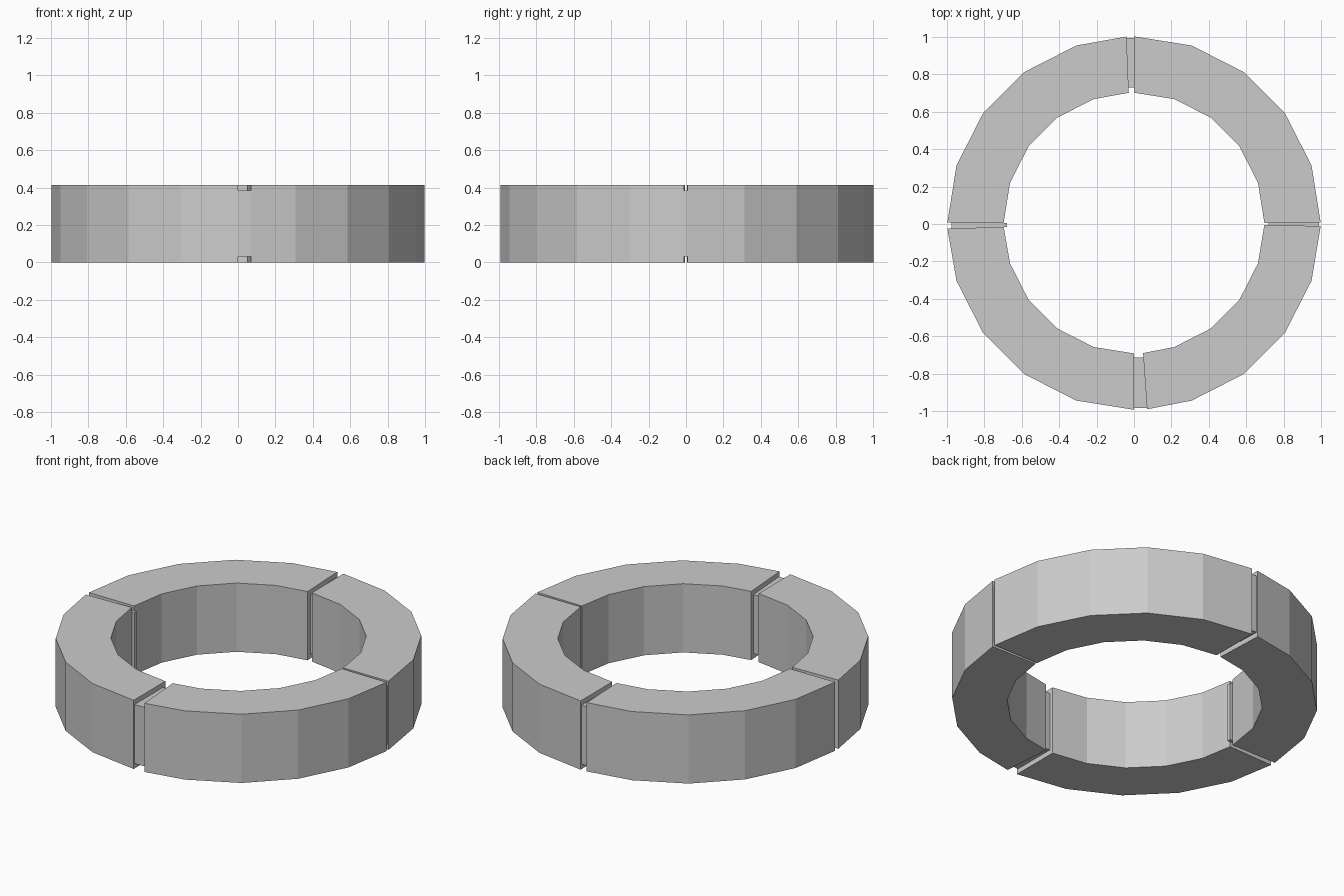
import bpy, bmesh
from math import radians, cos, sin

if "Cube" in bpy.data.objects:
    bpy.data.objects.remove(bpy.data.objects["Cube"])

CY = 0.005   # ring centre in y
STEP = 18    # 20-sided ring

def arc_block(name, a0, a1, r_in, r_out, z0, z1):
    """Flat-faced ring segment between two angles in degrees."""
    angles = [a0] + [a for a in range(0, 361, STEP) if a0 + 0.1 < a < a1 - 0.1] + [a1]
    bm = bmesh.new()
    rings = []
    for a in angles:
        c, s = cos(radians(a)), sin(radians(a))
        rings.append([bm.verts.new((r * c, CY + r * s, z)) for r, z in
                      ((r_in, z0), (r_out, z0), (r_out, z1), (r_in, z1))])
    for p, q in zip(rings, rings[1:]):
        for i in range(4):
            j = (i + 1) % 4
            bm.faces.new((p[i], p[j], q[j], q[i]))
    bm.faces.new(rings[0])
    bm.faces.new(rings[-1])
    bmesh.ops.recalc_face_normals(bm, faces=bm.faces)
    mesh = bpy.data.meshes.new(name)
    bm.to_mesh(mesh)
    bm.free()
    obj = bpy.data.objects.new(name, mesh)
    bpy.context.collection.objects.link(obj)

# Four large curved stones
for i, (a0, a1) in enumerate([(0.1, 90), (92.3, 179.9), (181.7, 270), (274, 359.1)]):
    arc_block(f"ring_stone_{i + 1}", a0, a1, 0.697, 0.998, 0, 0.414)

# Recessed joint fillers between the stones
joints = [(90, 92.3, 0.725, 0.99), (179.9, 181.7, 0.68, 0.975),
          (270, 274, 0.72, 0.99), (359.1, 360.1, 0.72, 0.99)]
for i, (a0, a1, r_in, r_out) in enumerate(joints):
    arc_block(f"joint_filler_{i + 1}", a0, a1, r_in, r_out, 0.03, 0.385)
